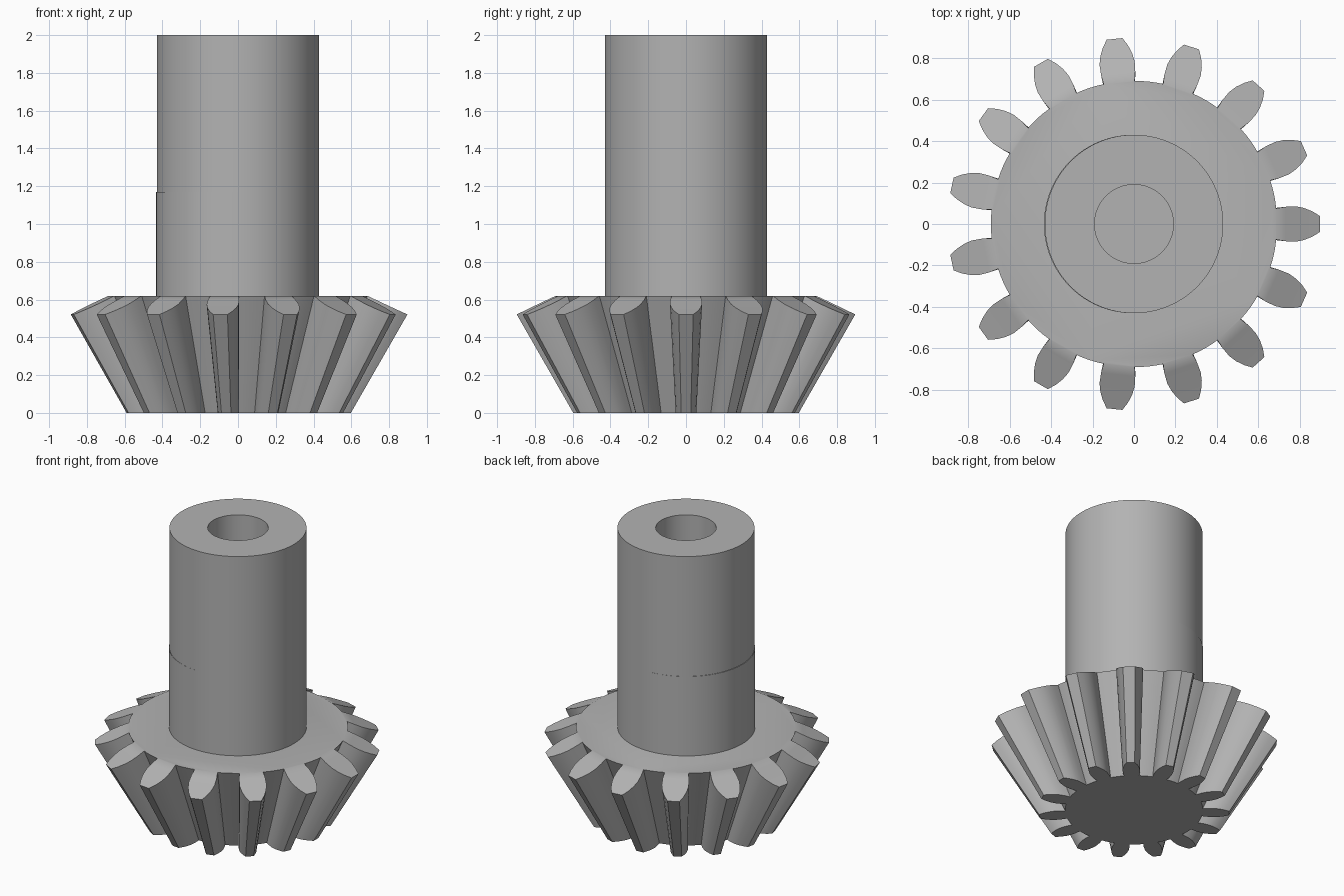
import bpy, bmesh, math

if "Cube" in bpy.data.objects:
    bpy.data.objects.remove(bpy.data.objects["Cube"])

TEETH = 15
APEX = 1.04          # depth of the pitch-cone apex below the base
ROOT_R, ROOT_Z = 0.69, 0.62
TIP_R, TIP_Z = 0.90, 0.52

steel = bpy.data.materials.new("grey_steel")
steel.diffuse_color = (0.45, 0.45, 0.45, 1)
steel.use_nodes = True
steel.node_tree.nodes["Principled BSDF"].inputs["Base Color"].default_value = steel.diffuse_color


def finish(bm, name):
    bmesh.ops.recalc_face_normals(bm, faces=bm.faces)
    mesh = bpy.data.meshes.new(name)
    bm.to_mesh(mesh)
    bm.free()
    mesh.materials.append(steel)
    obj = bpy.data.objects.new(name, mesh)
    bpy.context.collection.objects.link(obj)
    bpy.ops.object.select_all(action='DESELECT')
    obj.select_set(True)
    bpy.context.view_layer.objects.active = obj
    bpy.ops.object.shade_smooth_by_angle(angle=math.radians(30))
    return obj


def lathe(name, profile, x=0.0, seg=96):
    """Revolve (radius, z) points about the vertical axis; radius 0 closes it."""
    bm = bmesh.new()
    rings = []
    for r, z in profile:
        if r == 0:
            rings.append([bm.verts.new((x, 0, z))] * seg)
        else:
            rings.append([bm.verts.new((x + r * math.cos(2 * math.pi * i / seg),
                                        r * math.sin(2 * math.pi * i / seg), z))
                          for i in range(seg)])
    for a, b in zip(rings, rings[1:]):
        for i in range(seg):
            j = (i + 1) % seg
            bm.faces.new(list(dict.fromkeys((a[i], a[j], b[j], b[i]))))
    return finish(bm, name)


# Bevel gear: tooth outline on the upper end, shrunk toward the apex at the base
half = [(0.685, 0.075), (0.73, 0.083), (0.78, 0.085), (0.82, 0.077),
        (0.86, 0.061), (0.897, 0.038)]
tooth = [(r, -w) for r, w in half] + [(r, w) for r, w in reversed(half)]

bm = bmesh.new()
top, base, hub = [], [], []
for t in range(TEETH):
    a = 2 * math.pi * t / TEETH
    points = []
    for x, y in tooth:
        points.append((math.hypot(x, y), a + math.atan2(y, x)))
    # root arc of the gap after this tooth
    start = math.atan2(half[0][1], half[0][0])
    gap = 2 * math.pi / TEETH - 2 * start
    for k in (1, 2, 3):
        points.append((ROOT_R, a + start + gap * k / 4))
    ring = []
    for r, ang in points:
        z = ROOT_Z + (TIP_Z - ROOT_Z) * max(0, r - ROOT_R) / (TIP_R - ROOT_R)
        s = APEX / (APEX + z)
        c, d = math.cos(ang), math.sin(ang)
        ring.append(bm.verts.new((r * c, r * d, z)))
        base.append(bm.verts.new((r * s * c, r * s * d, 0)))
    n = len(tooth)
    # sloping tooth end, in strips between the two flanks
    for k in range(len(half) - 1):
        bm.faces.new((ring[k], ring[k + 1], ring[n - 2 - k], ring[n - 1 - k]))
    hub += [ring[0]] + ring[n - 1:]
    top += ring
for i in range(len(top)):
    j = (i + 1) % len(top)
    bm.faces.new((base[i], base[j], top[j], top[i]))
bm.faces.new(hub)
bm.faces.new(base[::-1])
finish(bm, "bevel_gear")

# Lower collar, set very slightly off axis, and the bored shaft over it
lathe("shaft_collar", [(0, 0.60), (0.43, 0.60), (0.43, 1.17), (0, 1.17)], x=-0.004)
lathe("bored_shaft", [(0, 0.60), (0.43, 0.60), (0.43, 2.0), (0.19, 2.0),
                      (0.19, 1.18), (0, 1.18)])
